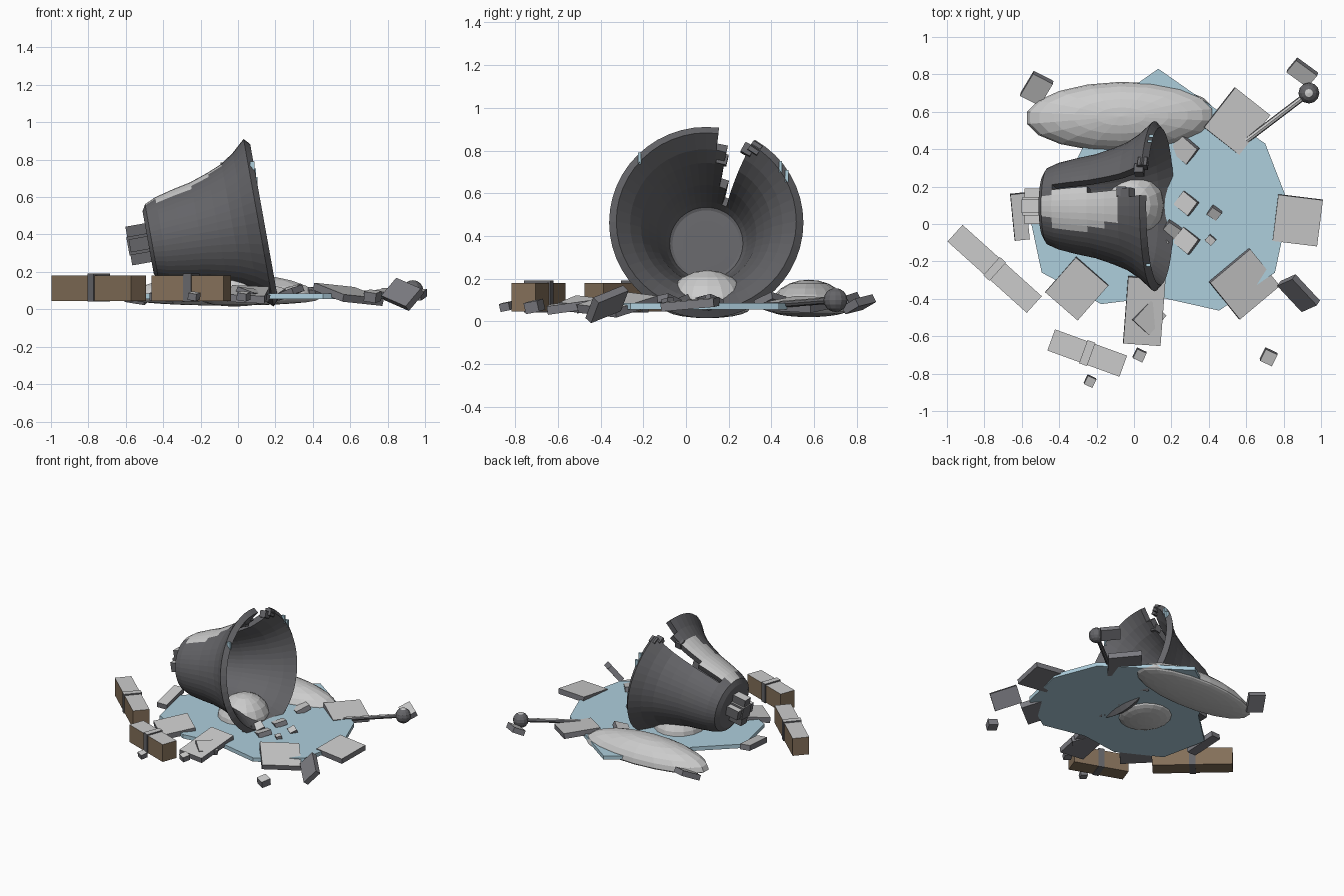
import bpy, bmesh, math, random
from mathutils import Matrix, Vector, Euler

if "Cube" in bpy.data.objects:
    bpy.data.objects.remove(bpy.data.objects["Cube"])

random.seed(4)

def material(name, c):
    m = bpy.data.materials.new(name)
    m.diffuse_color = (*c, 1)
    m.use_nodes = True
    m.node_tree.nodes["Principled BSDF"].inputs["Base Color"].default_value = m.diffuse_color
    return m

METAL = material("dark_metal", (0.13, 0.13, 0.14))
STONE = material("stone", (0.2, 0.2, 0.22))
WOOD = material("wood", (0.23, 0.16, 0.1))
ICE = material("ice", (0.42, 0.62, 0.72))
SNOW = material("snow", (0.8, 0.8, 0.83))

def finish(name, bm, mats, snow=0.75):
    """Make the object; upward faces get snow when a second material is given."""
    bmesh.ops.recalc_face_normals(bm, faces=bm.faces)
    if len(mats) > 1:
        for f in bm.faces:
            f.material_index = 1 if f.normal.z > snow else 0
    me = bpy.data.meshes.new(name)
    bm.to_mesh(me)
    bm.free()
    for m in mats:
        me.materials.append(m)
    ob = bpy.data.objects.new(name, me)
    bpy.context.collection.objects.link(ob)
    return ob

def place(loc, rot=(0, 0, 0)):
    e = Euler([math.radians(a) for a in rot])
    return Matrix.Translation(loc) @ e.to_matrix().to_4x4()

def box(name, loc, size, rot=(0, 0, 0), mats=(STONE, SNOW)):
    bm = bmesh.new()
    bmesh.ops.create_cube(bm, size=1)
    bm.transform(place(loc, rot) @ Matrix.Diagonal((*size, 1)))
    return finish(name, bm, mats)

def mound(name, loc, radii, rot, seg, rings):
    """Snow dome with a shallow underside."""
    bm = bmesh.new()
    bmesh.ops.create_uvsphere(bm, u_segments=seg, v_segments=rings, radius=1)
    for v in bm.verts:
        if v.co.z < 0:
            v.co.z *= .25
    bm.transform(place(loc, (0, 0, rot)) @ Matrix.Diagonal((*radii, 1)))
    return finish(name, bm, [SNOW])

# Frozen puddle: uneven radii at even angles
radii = [.7, .66, .6, .73, .6, .5, .7, .72, .61, .49, .65, .72]
bm = bmesh.new()
ring = []
for i, r in enumerate(radii):
    a = math.tau * i / len(radii)
    ring.append(bm.verts.new((.13 + r * math.cos(a), .1 + r * math.sin(a), .055)))
ext = bmesh.ops.extrude_face_region(bm, geom=[bm.faces.new(ring)])
bmesh.ops.translate(bm, vec=(0, 0, .03), verts=[g for g in ext["geom"] if isinstance(g, bmesh.types.BMVert)])
if len(bm.faces) == len(radii) + 1:
    bm.faces.new(ring)
finish("ice_sheet", bm, [ICE])

# Tipped bell: lathe with a stepped crack left open, then thickened
T = math.radians(10.2)
AXIS, UP, SIDE = Vector((math.cos(T), 0, math.sin(T))), Vector((-math.sin(T), 0, math.cos(T))), Vector((0, 1, 0))
CROWN = Vector((-.5, .095, .353))

def bell_point(s, r, deg):
    a = math.radians(deg)
    return CROWN + AXIS * s + (UP * math.cos(a) + SIDE * math.sin(a)) * r

profile = [(.02, .11), (.02, .17), (.04, .205), (.1, .232), (.2, .257), (.3, .278),
           (.4, .312), (.48, .345), (.55, .392), (.62, .455)]
crack = {3: (3,), 4: (3,), 5: (2, 3), 6: (2, 3), 7: (2, 3), 8: (1, 2, 3)}
N = 48
bm = bmesh.new()
grid = [[bm.verts.new(bell_point(s, r, 360 * j / N)) for j in range(N)] for s, r in profile]
bm.faces.new(grid[0])
for k in range(len(profile) - 1):
    for j in range(N):
        if j not in crack.get(k, ()):
            n = (j + 1) % N
            bm.faces.new((grid[k][j], grid[k][n], grid[k + 1][n], grid[k + 1][j]))
bell = finish("bell", bm, [METAL, SNOW, METAL, METAL], 0.8)
mod = bell.modifiers.new("thickness", "SOLIDIFY")
mod.thickness = .045
mod.offset = -1
mod.material_offset = 2
mod.material_offset_rim = 2

# Crown lugs behind the bell, laid out as a cross
tilt = (0, -10.2, 0)
lug = CROWN - AXIS * .03
for part, size in (("upright", (.11, .07, .21)), ("cross", (.1, .19, .07)), ("core", (.12, .1, .1))):
    box(f"crown_lug_{part}", lug, size, tilt, (METAL, SNOW))

# Broken rim chips and icicles along the lip
for i, (s, r, d) in enumerate([(.6, .4, 29), (.62, .42, 33), (.5, .33, 13)]):
    box(f"rim_chip_{i}", bell_point(s, r, d), (.05, .05, .05), (-d, -10, 0), (METAL,))
for i, d in enumerate([-46, 53, 60]):
    box(f"rim_icicle_{i}", bell_point(.64, .435, d), (.025, .016, .055), mats=(ICE,))

# Snow drifts
mound("snow_drift_back", (-.07, .575, .055), (.51, .185, .14), 1, 18, 12)
mound("snow_drift_in_mouth", (-.02, .1, .06), (.185, .2, .18), 0, 16, 10)

# Strapped timber beams
for i, (x, y, length, a) in enumerate([(-.745, -.24, .57, -42), (-.25, -.69, .41, -20)]):
    box(f"beam_{i}", (x, y, .113), (length, .12, .135), (0, 0, a), (WOOD, SNOW))
    box(f"beam_strap_{i}", (x, y, .116), (.045, .132, .15), (0, 0, a), (METAL, SNOW))

# Clapper
a, b = Vector((.6, .445, .08)), Vector((.935, .7, .1))
bm = bmesh.new()
rot = (b - a).to_track_quat('Z', 'Y').to_matrix().to_4x4()
bmesh.ops.create_cone(bm, cap_ends=True, segments=8, radius1=.016, radius2=.016,
                      depth=(b - a).length, matrix=Matrix.Translation((a + b) / 2) @ rot)
finish("clapper_rod", bm, [METAL, SNOW])
bm = bmesh.new()
bmesh.ops.create_uvsphere(bm, u_segments=12, v_segments=8, radius=.056, matrix=Matrix.Translation(b))
finish("clapper_ball", bm, [METAL, SNOW], 0.85)

# Fallen stone slabs: x, y, width, depth, turn, tilt
for i, (x, y, w, d, turn, lean) in enumerate([
        (.55, .55, .27, .24, 52, 7), (.875, .02, .24, .25, -7, 5), (.59, -.32, .28, .26, 40, 14),
        (.88, -.37, .2, .13, -47, 50), (-.305, -.345, .23, .25, -41, 8), (.055, -.465, .2, .36, -4, 8),
        (.08, -.5, .14, .12, 48, 16), (.9, .81, .14, .09, -36, 25), (-.52, .725, .12, .15, -27, 25),
        (-.61, .04, .08, .25, 6, 8)]):
    box(f"stone_slab_{i}", (x, y, .08), (w, d, .04), (lean, lean / 3, turn))

# Chips spilled from the mouth, and loose rubble
for i, (x, y, s) in enumerate([(.28, .11, .1), (.28, -.09, .11), (.43, .06, .06), (.41, -.085, .045),
                               (.14, -.1, .08), (.2, -.03, .08), (.27, .4, .12)]):
    box(f"chip_{i}", (x, y, .09), (s, s * .9, .035),
        (random.uniform(8, 25), random.uniform(-20, 20), -38 + random.uniform(-8, 8)))
for i, (x, y, s) in enumerate([(.72, -.71, .07), (.03, -.7, .055), (-.235, -.84, .05)]):
    box(f"rubble_{i}", (x, y, .07), (s, s, s * .75), (10, 8, -25))
